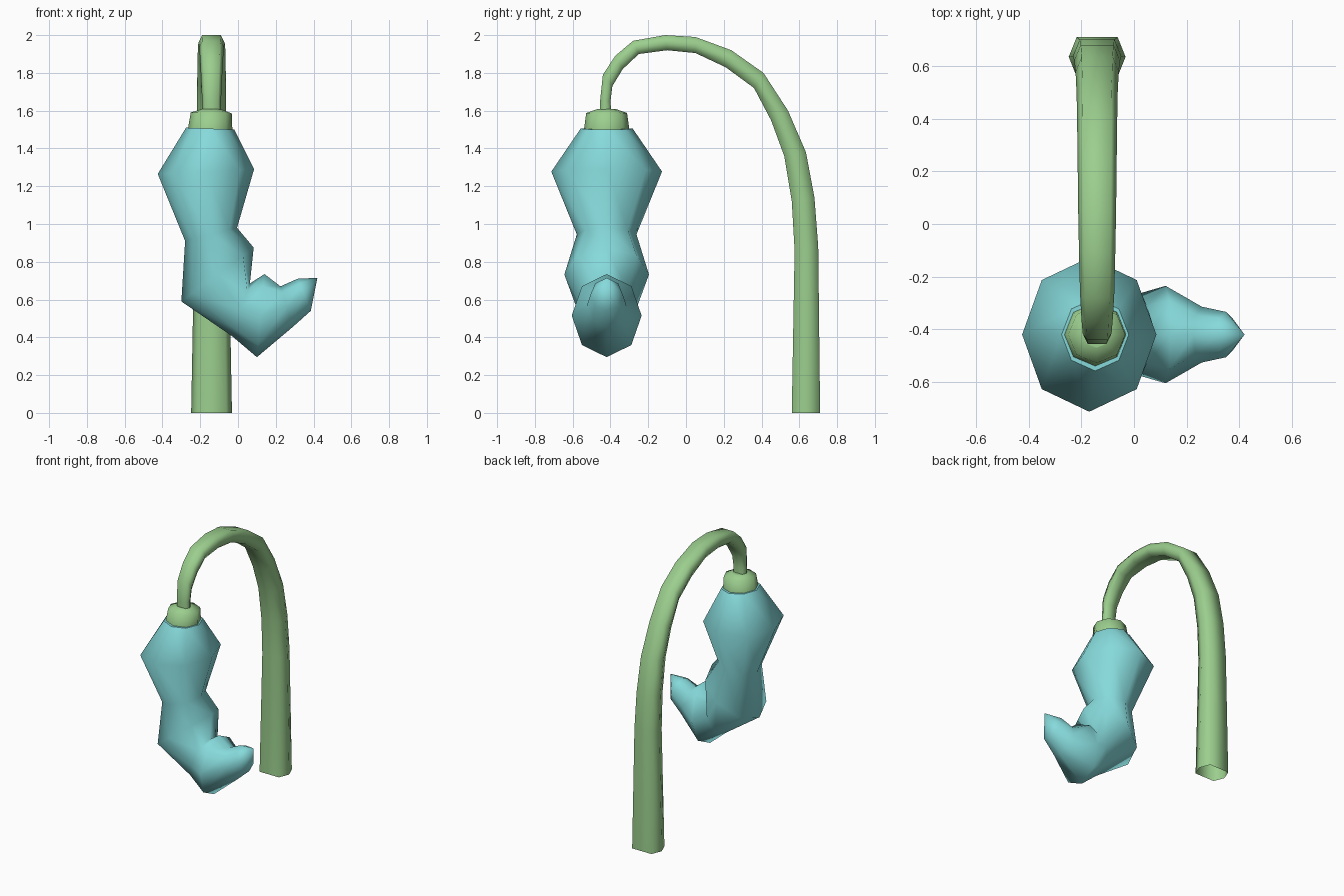
import bpy, bmesh, math
from mathutils import Vector

if "Cube" in bpy.data.objects:
    bpy.data.objects.remove(bpy.data.objects["Cube"])


def material(name, rgb):
    m = bpy.data.materials.new(name)
    m.diffuse_color = (*rgb, 1)
    m.use_nodes = True
    m.node_tree.nodes["Principled BSDF"].inputs["Base Color"].default_value = m.diffuse_color
    return m


def loft(name, rings, mat, cap_start=False, cap_end=False, tip=None):
    """Skin a list of equal-length point rings, optionally ending in a point."""
    bm = bmesh.new()
    rows = [[bm.verts.new(p) for p in ring] for ring in rings]
    n = len(rows[0])
    for a, b in zip(rows, rows[1:]):
        for i in range(n):
            j = (i + 1) % n
            bm.faces.new((a[i], a[j], b[j], b[i]))
    if cap_start:
        bm.faces.new(rows[0])
    if cap_end:
        bm.faces.new(rows[-1])
    if tip:
        t = bm.verts.new(tip)
        for i in range(n):
            bm.faces.new((rows[-1][i], rows[-1][(i + 1) % n], t))
    bmesh.ops.recalc_face_normals(bm, faces=bm.faces)
    for f in bm.faces:
        f.smooth = len(f.verts) <= 4
    me = bpy.data.meshes.new(name)
    bm.to_mesh(me)
    bm.free()
    me.materials.append(mat)
    ob = bpy.data.objects.new(name, me)
    bpy.context.collection.objects.link(ob)
    return ob


def section(x0, z0, x1, z1, ry, yc=-0.42):
    """Eight-sided ring spanning two front-view points, with half depth ry."""
    a, b = Vector((x0, yc, z0)), Vector((x1, yc, z1))
    mid, half = (a + b) / 2, (b - a) / 2
    return [mid + half * math.cos(k * math.pi / 4)
            + Vector((0, ry * math.sin(k * math.pi / 4), 0)) for k in range(8)]


green = material("stem_green", (0.33, 0.62, 0.27))
blue = material("petal_blue", (0.24, 0.70, 0.71))

# Stem: outer (y, z), inner (y, z), half width of each six-sided ring
stem_path = [
    (0.71, 0, 0.56, 0, 0.108),
    (0.70, 0.88, 0.575, 0.86, 0.092),
    (0.68, 1.14, 0.56, 1.12, 0.087),
    (0.635, 1.38, 0.52, 1.36, 0.082),
    (0.54, 1.60, 0.45, 1.55, 0.078),
    (0.41, 1.80, 0.36, 1.72, 0.076),
    (0.24, 1.92, 0.21, 1.83, 0.074),
    (0.05, 1.99, 0.05, 1.905, 0.072),
    (-0.11, 2.00, -0.10, 1.92, 0.069),
    (-0.28, 1.97, -0.25, 1.90, 0.065),
    (-0.375, 1.89, -0.335, 1.82, 0.06),
    (-0.44, 1.79, -0.39, 1.73, 0.055),
    (-0.455, 1.65, -0.40, 1.65, 0.05),
    (-0.455, 1.58, -0.395, 1.58, 0.05),
]
stem_rings = []
for yo, zo, yi, zi, w in stem_path:
    ym, zm = (yo + yi) / 2, (zo + zi) / 2
    xs = ((-0.72 * w, yo, zo), (0.72 * w, yo, zo), (w, ym, zm),
          (0.72 * w, yi, zi), (-0.72 * w, yi, zi), (-w, ym, zm))
    stem_rings.append([(x - 0.14, y, z) for x, y, z in xs])
loft("stem", stem_rings, green)

# Collar between stem and flower
loft("collar", [section(-0.265, 1.505, -0.03, 1.50, 0.12),
                section(-0.25, 1.59, -0.033, 1.585, 0.108),
                section(-0.195, 1.608, -0.09, 1.608, 0.05)],
     green, cap_end=True)

# Drooping flower body that curls up into a pointed tip
body = [
    (-0.275, 1.51, -0.02, 1.50, 0.138),
    (-0.425, 1.265, 0.085, 1.29, 0.293),
    (-0.28, 0.91, -0.005, 0.98, 0.158),
    (-0.30, 0.59, 0.083, 0.875, 0.224),
    (-0.03, 0.405, 0.063, 0.685, 0.155),
    (0.10, 0.295, 0.14, 0.735, 0.185),
    (0.29, 0.455, 0.225, 0.67, 0.106),
    (0.385, 0.54, 0.315, 0.71, 0.086),
]
loft("flower", [section(*r) for r in body], blue,
     cap_start=True, tip=(0.42, -0.42, 0.715))
